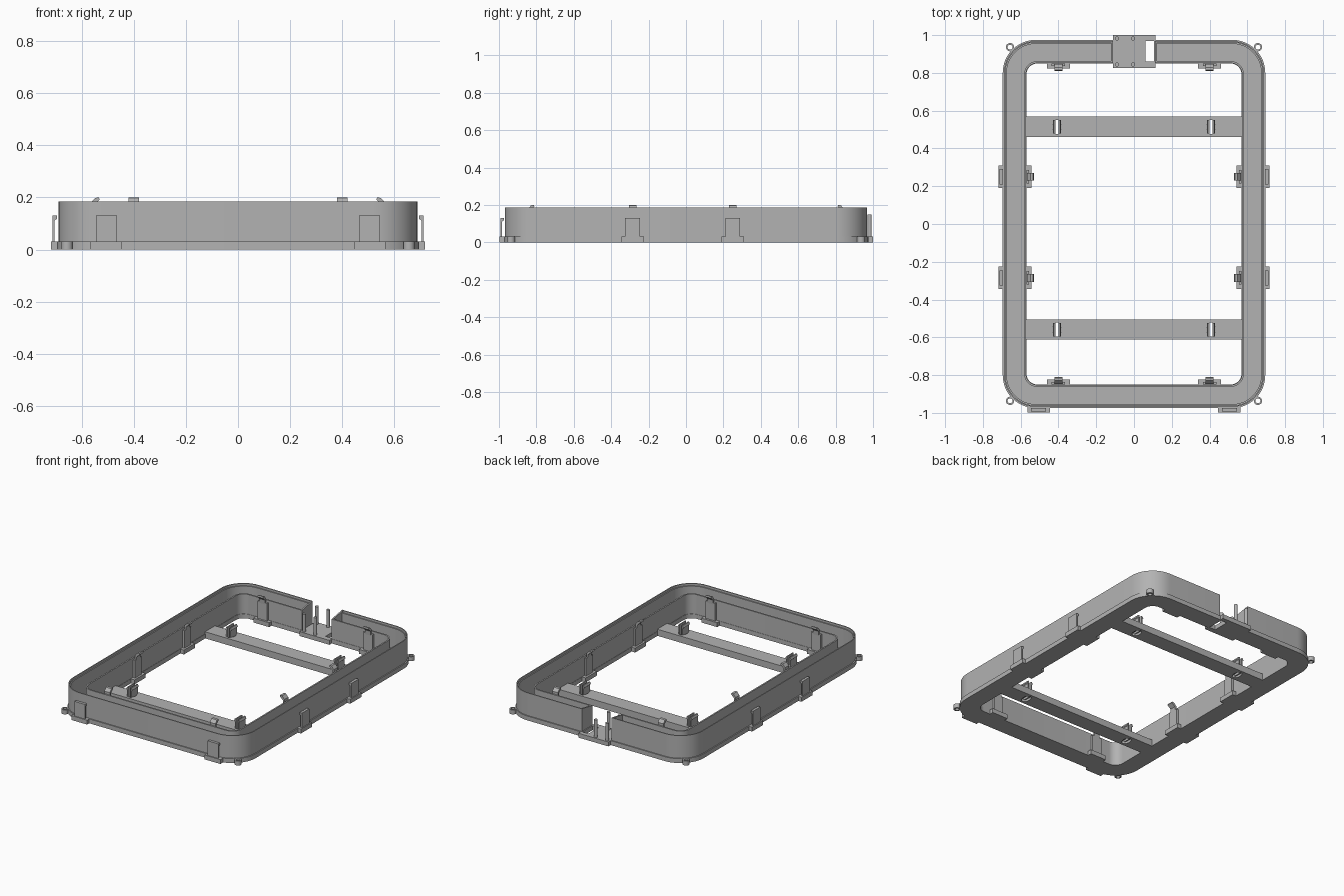
import bpy, bmesh
from math import sin, cos, pi, radians
from mathutils import Matrix, Vector

cube = bpy.data.objects.get("Cube")
if cube:
    bpy.data.objects.remove(cube, do_unlink=True)

grey = bpy.data.materials.new("plain grey")
grey.use_nodes = True
grey.diffuse_color = (0.45, 0.45, 0.45, 1)
grey.node_tree.nodes["Principled BSDF"].inputs["Base Color"].default_value = (0.45, 0.45, 0.45, 1)


def finish(name, mesh):
    mesh.name = name
    mesh.materials.clear()
    mesh.materials.append(grey)
    obj = bpy.data.objects.new(name, mesh)
    bpy.context.collection.objects.link(obj)
    bpy.ops.object.select_all(action='DESELECT')
    obj.select_set(True)
    bpy.context.view_layer.objects.active = obj
    bpy.ops.object.shade_smooth_by_angle(angle=radians(30))
    return obj


def plate(name, loops, z0, z1):
    """Flat outline, with inner loops as holes, raised from z0 to z1."""
    curve = bpy.data.curves.new(name + " outline", 'CURVE')
    curve.dimensions = '2D'
    curve.fill_mode = 'BOTH'
    curve.extrude = (z1 - z0) / 2
    for loop in loops:
        s = curve.splines.new('POLY')
        s.points.add(len(loop) - 1)
        for p, (x, y) in zip(s.points, loop):
            p.co = (x, y, 0, 1)
        s.use_cyclic_u = True
    tmp = bpy.data.objects.new(name + " outline", curve)
    bpy.context.collection.objects.link(tmp)
    deps = bpy.context.evaluated_depsgraph_get()
    mesh = bpy.data.meshes.new_from_object(tmp.evaluated_get(deps))
    bpy.data.objects.remove(tmp, do_unlink=True)
    mesh.transform(Matrix.Translation((0, 0, (z0 + z1) / 2)))
    bm = bmesh.new()
    bm.from_mesh(mesh)
    bmesh.ops.remove_doubles(bm, verts=bm.verts, dist=1e-5)
    bmesh.ops.recalc_face_normals(bm, faces=bm.faces)
    bm.to_mesh(mesh)
    bm.free()
    return finish(name, mesh)


def rect(x0, x1, y0, y1):
    return [(x0, y0), (x1, y0), (x1, y1), (x0, y1)]


def oval(x, y, rx, ry, n=20):
    return [(x + rx * cos(2 * pi * i / n), y + ry * sin(2 * pi * i / n)) for i in range(n)]


GAP = 0.112


def path(hx, hy, r, steps=12):
    """Rounded rectangle left open at the middle of the back."""
    pts = [(GAP, hy)]
    corners = [(1, 1, 90), (1, -1, 0), (-1, -1, -90), (-1, 1, -180)]
    for sx, sy, start in corners:
        for i in range(steps + 1):
            a = radians(start - 90 * i / steps)
            pts.append((sx * (hx - r) + r * cos(a), sy * (hy - r) + r * sin(a)))
    return pts + [(-GAP, hy)]


def band(outer, inner):
    return [path(*outer) + path(*inner)[::-1]]


def prism(name, profile, half, place):
    """Profile in (outward, up), widened by half to each side, then placed."""
    bm = bmesh.new()
    rows = [[bm.verts.new(place @ Vector((u, v, z))) for u, z in profile] for v in (-half, half)]
    n = len(profile)
    bm.faces.new(rows[0])
    bm.faces.new(rows[1][::-1])
    for i in range(n):
        j = (i + 1) % n
        bm.faces.new((rows[0][j], rows[0][i], rows[1][i], rows[1][j]))
    bmesh.ops.recalc_face_normals(bm, faces=bm.faces)
    mesh = bpy.data.meshes.new(name)
    bm.to_mesh(mesh)
    bm.free()
    return finish(name, mesh)


def at(x, y, angle):
    return Matrix.Translation((x, y, 0)) @ Matrix.Rotation(radians(angle), 4, 'Z')


# Channel frame: floor, outer wall with a thin lip, inner wall, closed ends
BASE = 0.03
plate("channel_floor", band((0.695, 0.975, 0.175), (0.57, 0.85, 0.06)), 0, BASE)
plate("outer_wall", band((0.688, 0.968, 0.168), (0.674, 0.954, 0.154)), BASE, 0.17)
plate("outer_lip", band((0.688, 0.968, 0.168), (0.681, 0.961, 0.161)), 0.17, 0.185)
plate("inner_wall", band((0.582, 0.862, 0.07), (0.572, 0.852, 0.06)), BASE, 0.165)
for side in (-1, 1):
    x0, x1 = sorted((side * GAP, side * (GAP + 0.01)))
    prism("channel_end", [(0.853, BASE), (0.967, BASE), (0.967, 0.185), (0.853, 0.165)],
          0.005, Matrix.Translation(((x0 + x1) / 2, 0, 0)) @ Matrix.Rotation(pi / 2, 4, 'Z'))

# Connector plate in the back gap, with four pegs
plate("connector_plate", [rect(-GAP, 0.115, 0.825, 1.0), rect(0.06, 0.106, 0.86, 0.97)], 0, BASE)
for x in (-0.09, -0.005):
    for y in (0.845, 0.982):
        plate("connector_peg", [oval(x, y, 0.011, 0.011, 16)], BASE, 0.15)

# Cross bars with slots, each slot holding a pair of prongs
for y0, y1 in ((0.46, 0.568), (-0.612, -0.506)):
    mid = (y0 + y1) / 2
    slots = [oval(s * 0.408, mid, 0.024, 0.038) for s in (-1, 1)]
    plate("cross_bar", [rect(-0.572, 0.572, y0, y1)] + slots, 0, 0.045)
    for s in (-1, 1):
        for k in (-1, 1):
            prism("bar_prong", [(0.008, 0.01), (0.016, 0.01), (0.016, 0.09), (0.022, 0.095),
                                (0.016, 0.11), (0.008, 0.11)], 0.036, at(s * 0.408, mid, 90 - 90 * k))

# Inner clips: foot, back plate and a hook leaning into the opening
inner_spots = [(s * 0.57, y, 180 if s > 0 else 0) for s in (-1, 1) for y in (0.25, -0.285)]
inner_spots += [(x, s * 0.85, -90 * s) for s in (-1, 1) for x in (-0.4, 0.4)]
for x, y, angle in inner_spots:
    place = at(x, y, angle)
    prism("inner_clip_foot", [(-0.005, 0), (0.027, 0), (0.027, BASE), (-0.005, BASE)], 0.06, place)
    prism("inner_clip_plate", [(0, BASE), (0.014, BASE), (0.014, 0.15), (0, 0.15)], 0.036, place)
    prism("inner_clip_hook", [(0.004, 0.14), (0.014, 0.14), (0.016, 0.17), (0.04, 0.192),
                              (0.036, 0.2), (0.022, 0.198), (0.004, 0.178)], 0.021, place)

# Outer clips: foot and upright tab with a small catch
outer_spots = [(s * 0.69, y, 0 if s > 0 else 180) for s in (-1, 1) for y in (0.25, -0.285)]
outer_spots += [(x, -0.97, -90) for x in (-0.505, 0.505)]
for x, y, angle in outer_spots:
    place = at(x, y, angle)
    prism("outer_clip_foot", [(-0.005, 0), (0.028, 0), (0.028, BASE), (-0.005, BASE)], 0.06, place)
    prism("outer_clip_tab", [(0.013, BASE), (0.022, BASE), (0.022, 0.13), (0.004, 0.13),
                             (0.004, 0.118), (0.013, 0.112)], 0.04, place)

# Corner eyelets
for sx in (-1, 1):
    for sy in (-1, 1):
        x, y = sx * 0.656, sy * 0.936
        plate("corner_eyelet", [oval(x, y, 0.022, 0.022), oval(x, y, 0.013, 0.013)], 0, BASE)
